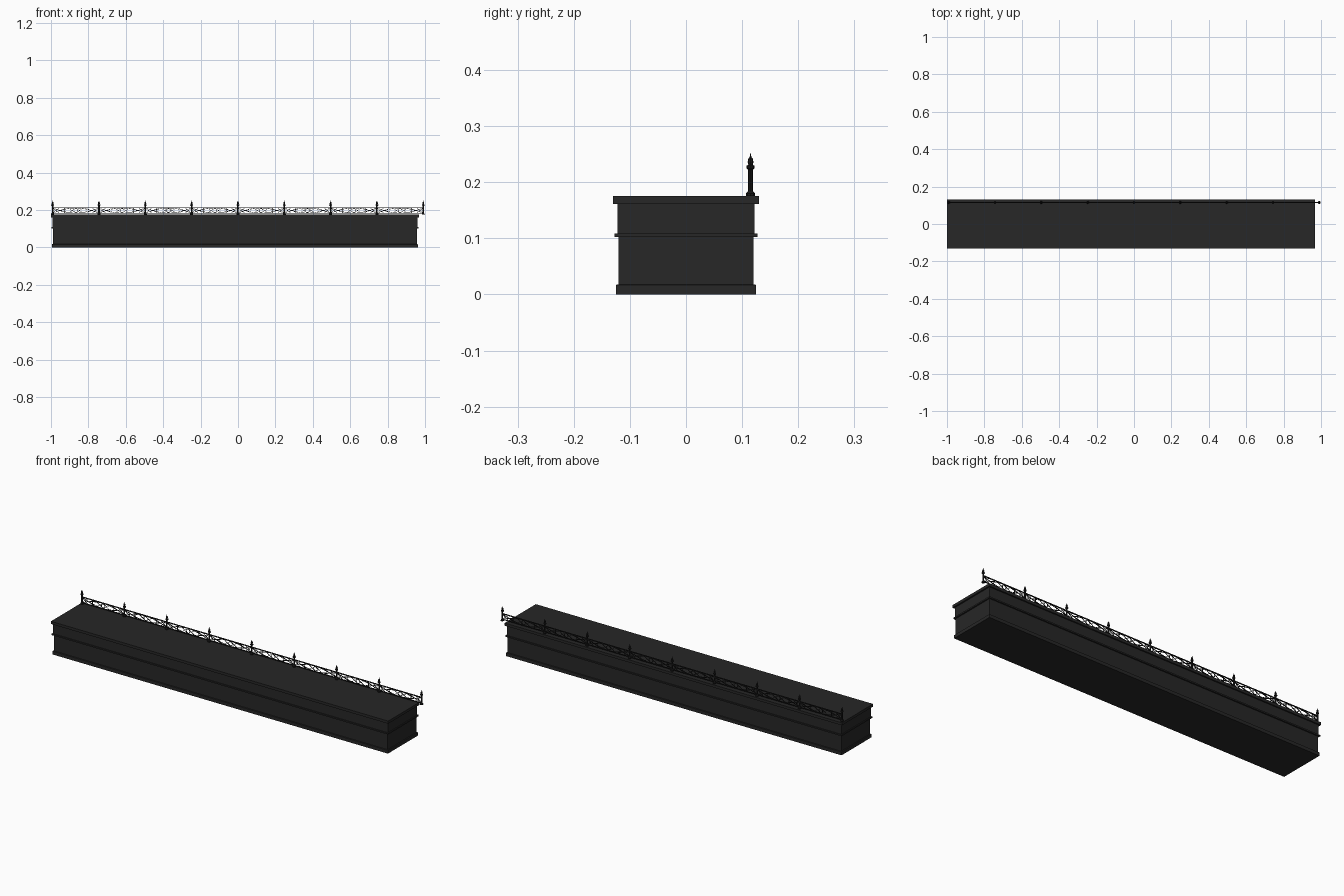
import bpy, bmesh, math
from mathutils import Vector

if "Cube" in bpy.data.objects:
    bpy.data.objects.remove(bpy.data.objects["Cube"])

dark = bpy.data.materials.new("dark_stone")
dark.diffuse_color = (0.02, 0.02, 0.02, 1)
dark.use_nodes = True
dark.node_tree.nodes["Principled BSDF"].inputs["Base Color"].default_value = dark.diffuse_color
iron = bpy.data.materials.new("black_iron")
iron.diffuse_color = (0.01, 0.01, 0.01, 1)
iron.use_nodes = True
iron.node_tree.nodes["Principled BSDF"].inputs["Base Color"].default_value = iron.diffuse_color

BAY, X0, FY, TOP = 0.2477, -0.991, 0.115, 0.175


def finish(name, bm, mat):
    bmesh.ops.recalc_face_normals(bm, faces=bm.faces)
    me = bpy.data.meshes.new(name)
    bm.to_mesh(me)
    bm.free()
    me.materials.append(mat)
    ob = bpy.data.objects.new(name, me)
    bpy.context.collection.objects.link(ob)
    return ob


def repeat(ob, count):
    m = ob.modifiers.new("repeat", 'ARRAY')
    m.count = count
    m.use_relative_offset = False
    m.use_constant_offset = True
    m.constant_offset_displace = (BAY, 0, 0)


def stack(bm, rings, faces=True):
    """Join closed rings of points into a capped solid."""
    loops = [[bm.verts.new(p) for p in r] for r in rings]
    for a, b in zip(loops, loops[1:]):
        for i in range(len(a)):
            j = (i + 1) % len(a)
            bm.faces.new((a[i], a[j], b[j], b[i]))
    bm.faces.new(loops[0][::-1])
    bm.faces.new(loops[-1])


def bar(bm, path, w, d):
    """Flat bar following a path of (x, z) points."""
    rings = []
    for i, (x, z) in enumerate(path):
        a, b = path[max(i - 1, 0)], path[min(i + 1, len(path) - 1)]
        t = Vector((b[0] - a[0], b[1] - a[1])).normalized()
        nx, nz = -t.y * w / 2, t.x * w / 2
        rings.append([(x + nx, FY - d / 2, z + nz), (x + nx, FY + d / 2, z + nz),
                      (x - nx, FY + d / 2, z - nz), (x - nx, FY - d / 2, z - nz)])
    stack(bm, rings)


# wall body: moulded profile (half depth, height) swept round a rectangle
profile = [(0.125, 0), (0.125, 0.017), (0.120, 0.018), (0.120, 0.102), (0.1275, 0.102),
           (0.1275, 0.109), (0.1225, 0.109), (0.1225, 0.161), (0.130, 0.161), (0.130, TOP)]
bm = bmesh.new()
cx, extra = -0.0165, 0.8535
stack(bm, [[(cx + sx * (h + extra), sy * h, z) for sx, sy in
            ((-1, -1), (1, -1), (1, 1), (-1, 1))] for h, z in profile])
finish("embankment_wall", bm, dark)

# fence post: turned profile with base, collar and pointed finial
bm = bmesh.new()
post = [(0.008, 0.175), (0.008, 0.180), (0.005, 0.183), (0.0042, 0.186), (0.0042, 0.222),
        (0.0075, 0.225), (0.0075, 0.229), (0.004, 0.231), (0.0052, 0.236), (0.004, 0.242),
        (0.0015, 0.245), (0.0006, 0.251)]
stack(bm, [[(X0 + r * math.cos(k * math.pi / 4), FY + r * math.sin(k * math.pi / 4), z)
            for k in range(8)] for r, z in post])
repeat(finish("fence_post", bm, iron), 9)

# fence rails
bm = bmesh.new()
for z, w in ((0.2125, 0.004), (0.183, 0.003)):
    bar(bm, [(X0, z), (X0 + BAY, z)], w, 0.005)
repeat(finish("fence_rails", bm, iron), 8)

# tracery of one bay: arcs, fans from the posts and a central rosette
bm = bmesh.new()
lo, hi, mid = 0.184, 0.211, X0 + BAY / 2


def arc(x1, x2, z, rise, n=12):
    return [(x1 + (x2 - x1) * i / n, z + rise * math.sin(math.pi * i / n)) for i in range(n + 1)]


bar(bm, arc(X0, X0 + BAY, hi, lo - hi), 0.0018, 0.003)
bar(bm, arc(X0, X0 + BAY, lo, hi - lo), 0.0018, 0.003)
for s in (-1, 1):
    px = mid + s * BAY / 2
    for k in (0.035, 0.075):
        bar(bm, [(px, lo), (px - s * k, hi)], 0.0016, 0.003)
        bar(bm, [(px, hi), (px - s * k, lo)], 0.0016, 0.003)
    bar(bm, [(mid, lo), (mid + s * 0.04, hi)], 0.0016, 0.003)
    bar(bm, [(mid, hi), (mid + s * 0.04, lo)], 0.0016, 0.003)
    bar(bm, [(mid + s * 0.062, lo), (mid + s * 0.062, hi)], 0.0016, 0.003)
bar(bm, [(mid + 0.01 * math.cos(a * math.pi / 8), 0.1975 + 0.01 * math.sin(a * math.pi / 8))
         for a in range(17)], 0.0016, 0.003)
repeat(finish("fence_tracery", bm, iron), 8)
